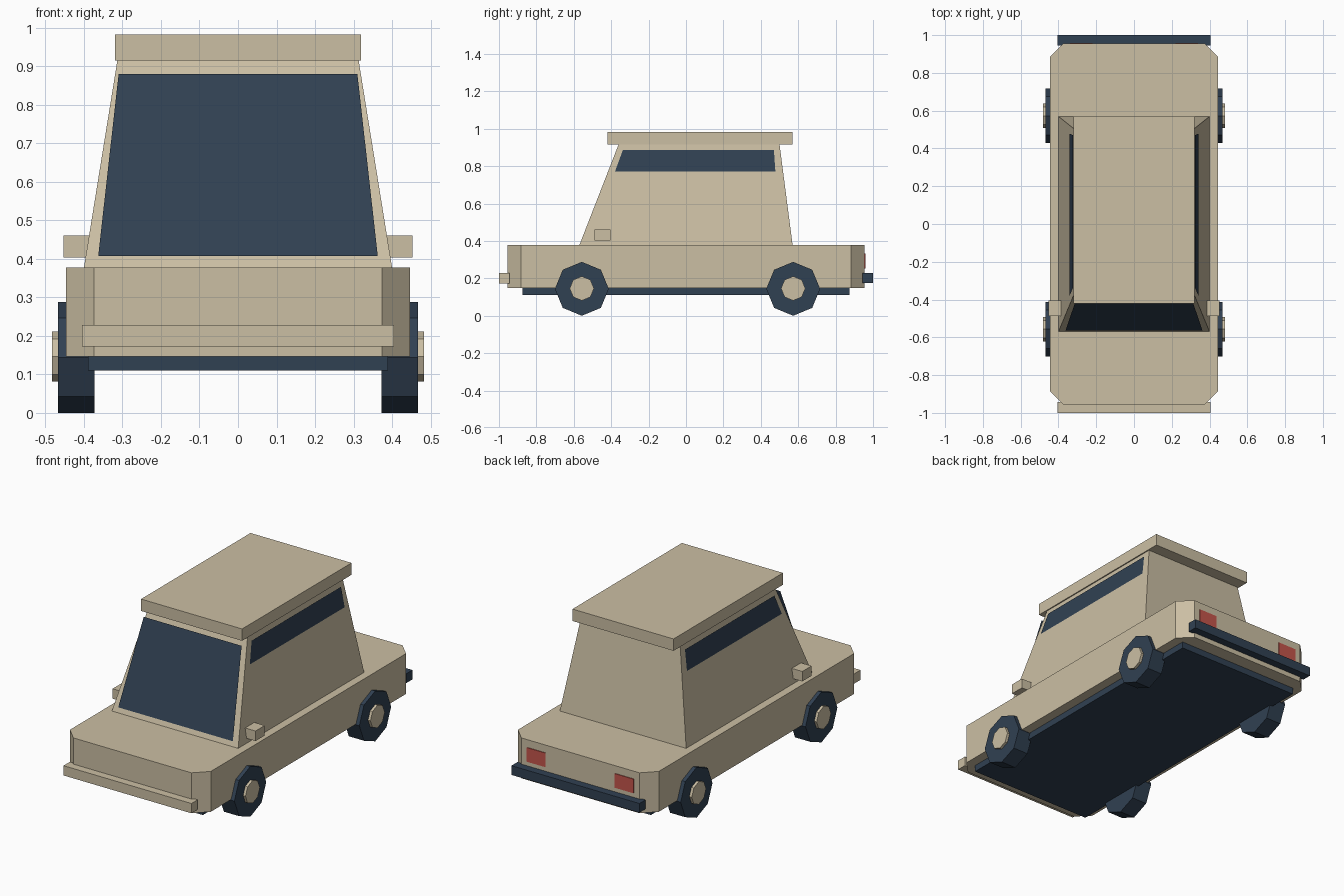
import bpy
import bmesh
from math import pi
from mathutils import Matrix

cube = bpy.data.objects.get("Cube")
if cube:
    bpy.data.objects.remove(cube, do_unlink=True)


def make_material(name, rgb):
    mat = bpy.data.materials.new(name)
    mat.use_nodes = True
    mat.diffuse_color = (*rgb, 1)
    mat.node_tree.nodes["Principled BSDF"].inputs["Base Color"].default_value = (*rgb, 1)
    return mat


beige = make_material("beige paint", (0.60, 0.52, 0.37))
dark = make_material("dark blue", (0.03, 0.052, 0.085))
red = make_material("tail light red", (0.55, 0.09, 0.07))


def finish(name, bm, mat, recalc=True):
    if recalc:
        bmesh.ops.recalc_face_normals(bm, faces=bm.faces)
    mesh = bpy.data.meshes.new(name)
    bm.to_mesh(mesh)
    bm.free()
    mesh.materials.append(mat)
    obj = bpy.data.objects.new(name, mesh)
    bpy.context.collection.objects.link(obj)
    return obj


def loft(name, lower, upper, z0, z1, mat):
    """Solid between two matching outlines at two heights."""
    bm = bmesh.new()
    a = [bm.verts.new((x, y, z0)) for x, y in lower]
    b = [bm.verts.new((x, y, z1)) for x, y in upper]
    bm.faces.new(a)
    bm.faces.new(b)
    for i in range(len(a)):
        j = (i + 1) % len(a)
        bm.faces.new((a[i], a[j], b[j], b[i]))
    return finish(name, bm, mat)


def rect(x0, x1, y0, y1):
    return [(x0, y0), (x1, y0), (x1, y1), (x0, y1)]


def box(name, x0, x1, y0, y1, z0, z1, mat):
    outline = rect(x0, x1, y0, y1)
    return loft(name, outline, outline, z0, z1, mat)


def pane(name, corners, mat):
    bm = bmesh.new()
    bm.faces.new([bm.verts.new(c) for c in corners])
    return finish(name, bm, mat, recalc=False)


def disc(name, x0, x1, y, z, radius, mat):
    """Eight-sided cylinder along x with a corner at the top."""
    bm = bmesh.new()
    bmesh.ops.create_cone(bm, cap_ends=True, segments=8, radius1=radius,
                          radius2=radius, depth=abs(x1 - x0))
    turn = Matrix.Rotation(pi / 2, 4, 'Y')
    bmesh.ops.transform(bm, matrix=Matrix.Translation(((x0 + x1) / 2, y, z)) @ turn,
                        verts=bm.verts)
    return finish(name, bm, mat)


# Lower body with cut corners
W, L, C = 0.446, 0.955, 0.072
outline = [(-W + C, -L), (W - C, -L), (W, -L + C), (W, L - C),
           (W - C, L), (-W + C, L), (-W, L - C), (-W, -L + C)]
loft("body", outline, outline, 0.147, 0.378, beige)
box("underbody", -0.39, 0.39, -0.875, 0.875, 0.11, 0.16, dark)

# Cabin and roof
loft("cabin", rect(-0.4, 0.4, -0.57, 0.57),
     rect(-0.313, 0.313, -0.36, 0.5), 0.378, 0.917, beige)
box("roof", -0.32, 0.32, -0.42, 0.57, 0.915, 0.983, beige)

# Windscreen, standing slightly proud at the top
pane("windscreen", [(-0.363, -0.565, 0.407), (0.363, -0.565, 0.407),
                    (0.31, -0.41, 0.88), (-0.31, -0.41, 0.88)], dark)

# Bumpers
box("front_bumper", -0.405, 0.405, -1.0, -0.943, 0.172, 0.228, beige)
box("rear_bumper", -0.405, 0.405, 0.945, 1.0, 0.175, 0.228, dark)

# Paired parts
for side, s in (("left", 1), ("right", -1)):
    window = [(s * 0.341, -0.38, 0.77), (s * 0.341, 0.478, 0.77),
              (s * 0.323, 0.47, 0.885), (s * 0.323, -0.338, 0.885)]
    pane(side + "_window", window if s > 0 else window[::-1], dark)
    box(side + "_mirror", s * 0.37, s * 0.453, -0.488, -0.405, 0.403, 0.46, beige)
    box(side + "_tail_light", s * 0.22, s * 0.338, 0.95, 0.959, 0.253, 0.334, red)
    for end, y in (("front", -0.557), ("rear", 0.573)):
        disc(f"{end}_{side}_wheel", s * 0.372, s * 0.468, y, 0.144, 0.144, dark)
        disc(f"{end}_{side}_hub", s * 0.46, s * 0.483, y, 0.146, 0.065, beige)
